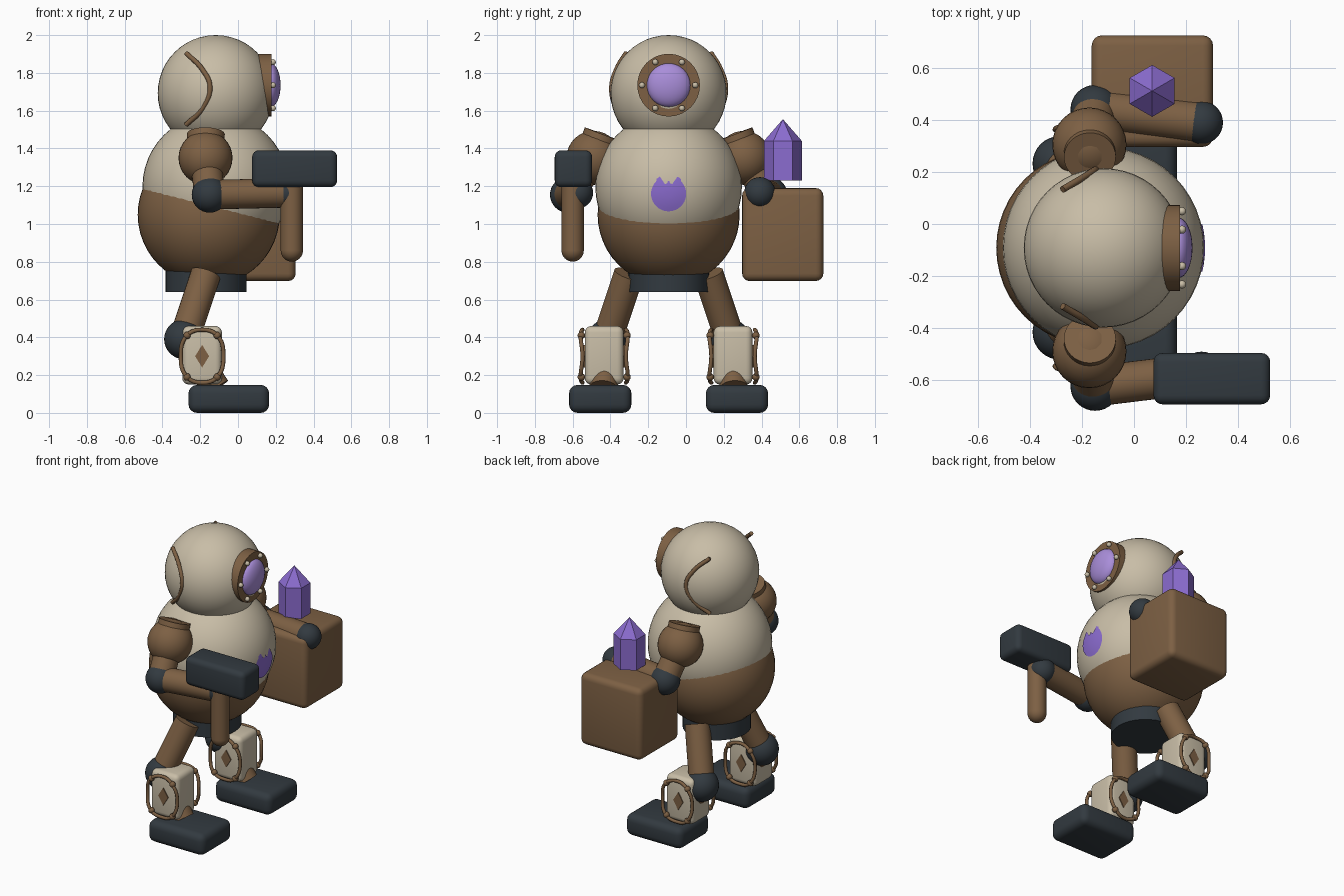
import bpy, bmesh, math
from mathutils import Vector, Matrix

if "Cube" in bpy.data.objects:
    bpy.data.objects.remove(bpy.data.objects["Cube"])

CY = -0.092  # symmetry plane of the figure


def colour(name, rgb):
    m = bpy.data.materials.new(name)
    m.diffuse_color = (*rgb, 1)
    m.use_nodes = True
    m.node_tree.nodes["Principled BSDF"].inputs["Base Color"].default_value = m.diffuse_color
    return m


CREAM = colour("cream", (0.58, 0.51, 0.385))
BROWN = colour("brown", (0.205, 0.117, 0.057))
DARK = colour("dark_slate", (0.032, 0.042, 0.051))
PURPLE = colour("crystal_purple", (0.26, 0.15, 0.63))
LENS = colour("lens_lilac", (0.40, 0.27, 0.70))


def finish(name, bm, mat, smooth=True):
    me = bpy.data.meshes.new(name)
    bmesh.ops.recalc_face_normals(bm, faces=bm.faces)
    bm.to_mesh(me)
    bm.free()
    for p in me.polygons:
        p.use_smooth = smooth
    if smooth:
        me.set_sharp_from_angle(angle=math.radians(35))
    me.materials.append(mat)
    ob = bpy.data.objects.new(name, me)
    bpy.context.collection.objects.link(ob)
    return ob


def ball(name, c, r, mat, scale=(1, 1, 1), seg=32):
    bm = bmesh.new()
    bmesh.ops.create_uvsphere(bm, u_segments=seg, v_segments=seg // 2, radius=r,
                              matrix=Matrix.Translation(c) @ Matrix.Diagonal((*scale, 1)))
    return finish(name, bm, mat)


def rod(name, a, b, r, mat, seg=32):
    a, b = Vector(a), Vector(b)
    d = b - a
    m = Matrix.Translation((a + b) / 2) @ d.to_track_quat('Z', 'Y').to_matrix().to_4x4()
    bm = bmesh.new()
    bmesh.ops.create_cone(bm, cap_ends=True, segments=seg, radius1=r, radius2=r,
                          depth=d.length, matrix=m)
    return finish(name, bm, mat)


def block(name, lo, hi, mat, bevel):
    lo, hi = Vector(lo), Vector(hi)
    bm = bmesh.new()
    bmesh.ops.create_cube(bm, size=1, matrix=Matrix.Translation((lo + hi) / 2)
                          @ Matrix.Diagonal((*(hi - lo), 1)))
    bmesh.ops.bevel(bm, geom=bm.edges[:], offset=bevel, segments=4, profile=0.5, affect='EDGES')
    return finish(name, bm, mat)


def tube(name, pts, r, mat, cyclic=False):
    cu = bpy.data.curves.new(name, 'CURVE')
    cu.dimensions = '3D'
    cu.bevel_depth, cu.bevel_resolution, cu.resolution_u = r, 3, 6
    cu.use_fill_caps = True
    sp = cu.splines.new('BEZIER')
    sp.bezier_points.add(len(pts) - 1)
    for p, co in zip(sp.bezier_points, pts):
        p.co = co
        p.handle_left_type = p.handle_right_type = 'AUTO'
    sp.use_cyclic_u = cyclic
    cu.materials.append(mat)
    ob = bpy.data.objects.new(name, cu)
    bpy.context.collection.objects.link(ob)
    return ob


# head, torso and belt
ball("head", (-0.118, CY, 1.693), 0.307, CREAM, seg=48)
T, TR = Vector((-0.118, CY, 1.197)), 0.388
ball("upper_torso", T, TR, CREAM, seg=48)
ball("lower_torso", (-0.155, CY, 1.05), 0.376, BROWN, seg=48)
rod("belt", (-0.17, CY, 0.64), (-0.17, CY, 0.75), 0.214, DARK)

# helmet window with rivets
WZ = 1.735
rod("window_ring", (0.10, CY, WZ), (0.177, CY, WZ), 0.166, BROWN)
ball("window_lens", (0.172, CY, WZ), 0.116, LENS, (0.46, 1, 1))
for i in range(6):
    a = i * math.pi / 3
    ball("window_rivet", (0.185, CY + 0.141 * math.cos(a), WZ + 0.141 * math.sin(a)),
         0.016, CREAM, seg=12)

# crown-shaped chest mark laid onto the torso
bm = bmesh.new()
N, RINGS = 60, 5
rows = []
for k in range(1, RINGS + 1):
    row = []
    for i in range(N):
        t = (i + 0.5) / N * 360 - 180       # angle away from straight up
        f = abs(t)
        r = 0.055 if f < 22 else 0.102 if f < 40 else 0.093
        r = (r + 0.012 if f < 7 else r) * k / RINGS
        y, z = r * math.sin(math.radians(t)), r * math.cos(math.radians(t)) - 0.037
        x = math.sqrt((TR + 0.004) ** 2 - y * y - z * z)
        row.append(bm.verts.new(T + Vector((x, y, z))))
    rows.append(row)
bm.faces.new(rows[0])
for a, b in zip(rows, rows[1:]):
    for i in range(N):
        j = (i + 1) % N
        bm.faces.new((a[i], b[i], b[j], a[j]))
finish("chest_mark", bm, PURPLE)

for s, side in ((-1, "right"), (1, "left")):
    def P(x, off, z):
        return Vector((x, CY + s * off, z))

    def slab(name, x, off, z, mat, bevel):
        ys = sorted(CY + s * o for o in off)
        block(name, (x[0], ys[0], z[0]), (x[1], ys[1], z[1]), mat, bevel)

    # hose on the side of the head
    tube(side + "_head_hose", [P(-0.275, 0.225, 1.905), P(-0.19, 0.275, 1.82), P(-0.148, 0.302, 1.725),
                               P(-0.185, 0.28, 1.615), P(-0.275, 0.225, 1.525)], 0.013, BROWN)

    # arm
    shoulder, elbow, hand = P(-0.172, 0.398, 1.35), P(-0.15, 0.533, 1.155), P(0.26, 0.483, 1.165)
    rod(side + "_shoulder_stub", P(-0.17, 0.35, 1.476), shoulder, 0.1, BROWN)
    ball(side + "_shoulder", shoulder, 0.143, BROWN)
    rod(side + "_upper_arm", shoulder, elbow, 0.082, BROWN)
    ball(side + "_elbow", elbow, 0.095, DARK)
    rod(side + "_forearm", elbow, hand, 0.078, BROWN)
    ball(side + "_hand", hand, 0.083, DARK)

    # leg
    knee = P(-0.285, 0.325, 0.39)
    rod(side + "_thigh", P(-0.17, 0.21, 0.735), knee, 0.08, BROWN)
    ball(side + "_knee", knee, 0.106, DARK)
    rod(side + "_shin", knee, P(-0.115, 0.345, 0.13), 0.075, BROWN)
    slab(side + "_foot", (-0.262, 0.165), (0.197, 0.527), (0, 0.148), DARK, 0.045)
    slab(side + "_shin_guard", (-0.295, -0.085), (0.238, 0.444), (0.15, 0.46), CREAM, 0.035)

    # shin guard trim on both faces: frame, rivets and diamond
    for face, d in ((0.444, 1), (0.238, -1)):
        ring = [(-0.08, 0.11), (0, 0.14), (0.08, 0.11), (0.113, 0),
                (0.08, -0.11), (0, -0.14), (-0.08, -0.11), (-0.113, 0)]
        tube(side + "_guard_frame",
             [P(-0.19 + u, face + d * (0.022 if i % 2 == 0 else 0.012), 0.30 + v)
              for i, (u, v) in enumerate(ring)], 0.011, BROWN, True)
        for u, v in ring[::2]:
            ball(side + "_guard_rivet", P(-0.19 + u, face + d * 0.018, 0.30 + v), 0.02, BROWN, seg=14)
        bm = bmesh.new()
        f = bm.faces.new([bm.verts.new(P(-0.19 + u, face - d * 0.002, 0.30 + v))
                          for u, v in ((0.037, 0), (0, 0.06), (-0.037, 0), (0, -0.06))])
        ext = bmesh.ops.extrude_face_region(bm, geom=[f])
        bmesh.ops.translate(bm, vec=(0, s * d * 0.008, 0),
                            verts=[g for g in ext["geom"] if isinstance(g, bmesh.types.BMVert)])
        finish(side + "_guard_diamond", bm, BROWN, False)

# hammer
block("hammer_head", (0.075, -0.695, 1.195), (0.525, -0.497, 1.39), DARK, 0.035)
rod("hammer_handle", (0.285, -0.60, 0.86), (0.285, -0.60, 1.25), 0.059, BROWN)
ball("hammer_handle_end", (0.285, -0.60, 0.86), 0.059, BROWN)

# carried crate
block("crate", (-0.163, 0.297, 0.698), (0.305, 0.727, 1.19), BROWN, 0.04)

# hexagonal crystal with pointed tip
bm = bmesh.new()
low, top = ([bm.verts.new((0.07 + 0.1 * math.sin(i * math.pi / 3),
                           0.513 + 0.1 * math.cos(i * math.pi / 3), z)) for i in range(6)]
            for z in (1.23, 1.44))
tip = bm.verts.new((0.07, 0.513, 1.555))
bm.faces.new(low)
for i in range(6):
    j = (i + 1) % 6
    bm.faces.new((low[i], low[j], top[j], top[i]))
    bm.faces.new((top[i], top[j], tip))
finish("crystal", bm, PURPLE, False)
